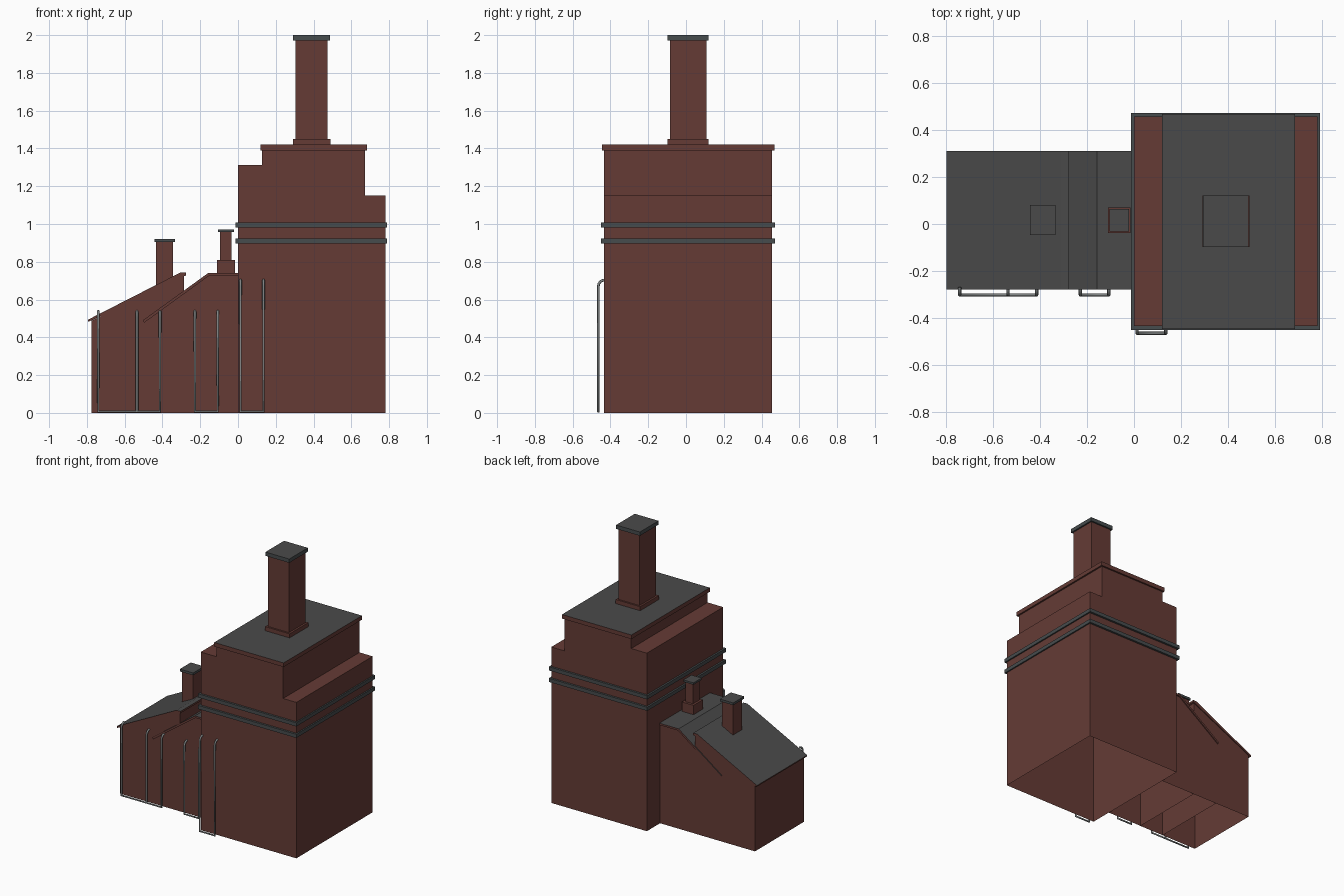
import bpy, bmesh, math

if "Cube" in bpy.data.objects:
    bpy.data.objects.remove(bpy.data.objects["Cube"])


def material(name, rgb):
    m = bpy.data.materials.new(name)
    m.diffuse_color = (*rgb, 1)
    m.use_nodes = True
    m.node_tree.nodes["Principled BSDF"].inputs["Base Color"].default_value = m.diffuse_color
    return m


BRICK = material("red_brick", (0.13, 0.044, 0.036))
SLATE = material("dark_slate", (0.068, 0.068, 0.068))
TRIM = material("grey_trim", (0.062, 0.072, 0.075))
METAL = material("pipe_metal", (0.22, 0.235, 0.235))


def prism(name, profile, y0, y1, mats, open_bottom=False):
    """Extrude an x/z profile along y; a second material goes on upward faces."""
    bm = bmesh.new()
    face = bm.faces.new([bm.verts.new((x, y0, z)) for x, z in profile])
    geom = bmesh.ops.extrude_face_region(bm, geom=[face])["geom"]
    bmesh.ops.translate(bm, vec=(0, y1 - y0, 0),
                        verts=[v for v in geom if isinstance(v, bmesh.types.BMVert)])
    bmesh.ops.recalc_face_normals(bm, faces=bm.faces)
    bm.normal_update()
    if len(mats) > 1:
        for f in bm.faces:
            f.material_index = int(f.normal.z > 0.5)
    if open_bottom:
        floor = [f for f in bm.faces if all(abs(v.co.z) < 1e-5 for v in f.verts)]
        bmesh.ops.delete(bm, geom=floor, context='FACES')
    me = bpy.data.meshes.new(name)
    bm.to_mesh(me)
    bm.free()
    for m in mats:
        me.materials.append(m)
    ob = bpy.data.objects.new(name, me)
    bpy.context.collection.objects.link(ob)
    return ob


def box(name, x0, x1, y0, y1, z0, z1, *mats):
    return prism(name, [(x0, z0), (x1, z0), (x1, z1), (x0, z1)], y0, y1, mats)


# Stepped main tower, hollow and open underneath
prism("main_tower", [(0, 0), (0.78, 0), (0.78, 1.15), (0.672, 1.15), (0.672, 1.395),
                     (0.128, 1.395), (0.128, 1.313), (0, 1.313)],
      -0.434, 0.456, [BRICK], True)
box("tower_roof", 0.118, 0.684, -0.446, 0.468, 1.39, 1.42, BRICK, SLATE)
for i, z in enumerate((0.896, 0.981)):
    box(f"tower_band_{i + 1}", -0.013, 0.79, -0.449, 0.471, z, z + 0.027, TRIM)

# Main chimney
box("main_chimney_base", 0.29, 0.49, -0.098, 0.12, 1.415, 1.45, BRICK)
box("main_chimney_shaft", 0.304, 0.475, -0.085, 0.108, 1.45, 1.975, BRICK)
box("main_chimney_cap", 0.292, 0.486, -0.097, 0.12, 1.972, 2.0, TRIM, SLATE)

# Two overlapping lean-to sheds, hollow and open underneath
prism("outer_shed", [(-0.775, 0), (-0.285, 0), (-0.285, 0.73), (-0.305, 0.73),
                     (-0.775, 0.488)], -0.271, 0.303, [BRICK], True)
prism("inner_shed", [(-0.485, 0), (-0.001, 0), (-0.001, 0.73), (-0.153, 0.73),
                     (-0.485, 0.489)], -0.27, 0.302, [BRICK], True)
prism("outer_shed_roof", [(-0.792, 0.482), (-0.275, 0.728), (-0.275, 0.742),
                          (-0.307, 0.742), (-0.795, 0.493)],
      -0.278, 0.309, [BRICK, SLATE])
prism("inner_shed_roof", [(-0.497, 0.477), (-0.152, 0.727), (0, 0.727), (0, 0.741),
                          (-0.157, 0.741), (-0.505, 0.489)],
      -0.279, 0.31, [BRICK, SLATE])

# Shed chimneys
box("outer_chimney_shaft", -0.433, -0.343, -0.037, 0.072, 0.62, 0.908, BRICK)
box("outer_chimney_cap", -0.442, -0.334, -0.046, 0.081, 0.904, 0.921, TRIM, SLATE)
box("inner_chimney_base", -0.11, -0.015, -0.039, 0.07, 0.735, 0.81, BRICK)
box("inner_chimney_shaft", -0.094, -0.034, -0.021, 0.052, 0.81, 0.962, BRICK)
box("inner_chimney_cap", -0.105, -0.022, -0.032, 0.063, 0.958, 0.972, TRIM, SLATE)


# Pipe groups: risers bending into the wall, joined by a bar at the ground
def pipes(name, xs, wall, top):
    r, bend = 0.007, 0.032
    y = wall - bend + 0.002
    cu = bpy.data.curves.new(name, 'CURVE')
    cu.dimensions = '3D'
    cu.bevel_depth, cu.bevel_resolution, cu.use_fill_caps = r, 2, True

    def spline(pts):
        s = cu.splines.new('POLY')
        s.points.add(len(pts) - 1)
        for p, c in zip(s.points, pts):
            p.co = (*c, 1)

    def riser(x):
        arc = [math.radians(a) for a in (0, 22, 45, 67, 90)]
        return [(x, y + bend * (1 - math.cos(a)), top - r - bend + bend * math.sin(a))
                for a in arc]

    spline(riser(xs[0])[::-1] + [(xs[0], y, r), (xs[-1], y, r)] + riser(xs[-1]))
    for x in xs[1:-1]:
        spline([(x, y, r)] + riser(x))
    tmp = bpy.data.objects.new(name + "_path", cu)
    bpy.context.collection.objects.link(tmp)
    me = bpy.data.meshes.new_from_object(tmp.evaluated_get(
        bpy.context.evaluated_depsgraph_get()))
    bpy.data.objects.remove(tmp)
    me.materials.clear()
    me.materials.append(METAL)
    bpy.context.collection.objects.link(bpy.data.objects.new(name, me))


pipes("outer_shed_pipes", (-0.74, -0.535, -0.413), -0.271, 0.545)
pipes("inner_shed_pipes", (-0.228, -0.107), -0.271, 0.545)
pipes("tower_pipes", (0.013, 0.135), -0.434, 0.71)
